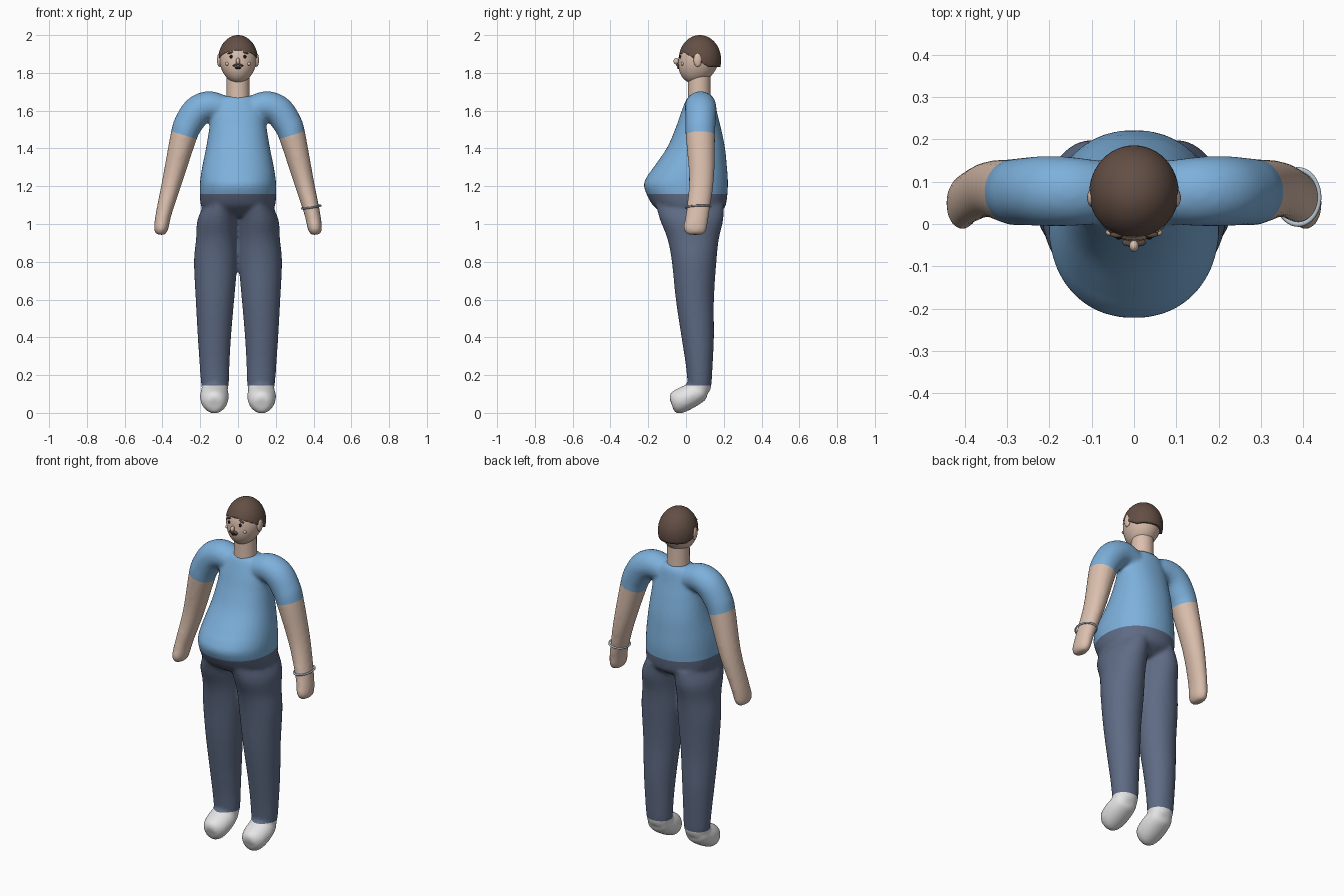
import bpy, bmesh, math
from mathutils import Vector, Matrix

if "Cube" in bpy.data.objects:
    bpy.data.objects.remove(bpy.data.objects["Cube"])


def material(name, srgb):
    m = bpy.data.materials.new(name)
    m.diffuse_color = [((c + 0.055) / 1.055) ** 2.4 for c in srgb] + [1]
    m.use_nodes = True
    m.node_tree.nodes["Principled BSDF"].inputs["Base Color"].default_value = m.diffuse_color
    return m


SHIRT = material("shirt_blue", (0.49, 0.69, 0.86))
PANTS = material("trouser_slate", (0.37, 0.42, 0.52))
SKIN = material("skin", (0.86, 0.75, 0.68))
SHOE = material("shoe_white", (0.90, 0.90, 0.90))
HAIR = material("hair_brown", (0.39, 0.31, 0.27))
DARK = material("eye_dark", (0.10, 0.09, 0.09))
SILVER = material("bracelet_silver", (0.72, 0.78, 0.82))


def finish(name, bm, *mats):
    me = bpy.data.meshes.new(name)
    bmesh.ops.recalc_face_normals(bm, faces=bm.faces)
    for f in bm.faces:
        f.smooth = True
    bm.to_mesh(me)
    bm.free()
    ob = bpy.data.objects.new(name, me)
    bpy.context.collection.objects.link(ob)
    for m in mats:
        me.materials.append(m)
    return ob


def smooth_rows(rows, steps=5):
    """Pass a smooth curve through the section rows."""
    out = []
    for i in range(len(rows) - 1):
        p = [rows[max(0, min(len(rows) - 1, i + k))] for k in (-1, 0, 1, 2)]
        for s in range(steps):
            t = s / steps
            out.append([b + 0.5 * t * (c - a + t * (2 * a - 5 * b + 4 * c - d
                        + t * (3 * (b - c) + d - a))) for a, b, c, d in zip(*p)])
    return out + [list(rows[-1])]


def loft(bm, rows, side=(1, 0, 0), level=False, sign=1, power=1.0, n=40):
    """Closed tube through rows of (x, y, z, radius along side, other radius)."""
    rows = smooth_rows(rows)
    pts = [Vector(r[:3]) for r in rows]
    u = Vector(side)
    rings = []
    for i, r in enumerate(rows):
        tan = pts[min(i + 1, len(pts) - 1)] - pts[max(i - 1, 0)]
        v = Vector((0, 1, 0)) if level else tan.cross(u).normalized()
        ring = []
        for k in range(n):
            a = 2 * math.pi * k / n
            c, s = (math.copysign(abs(w) ** power, w) for w in (math.cos(a), math.sin(a)))
            co = pts[i] + u * c * r[3] + v * s * r[4]
            co.x *= sign
            ring.append(bm.verts.new(co))
        rings.append(ring)
    for a, b in zip(rings, rings[1:]):
        for k in range(n):
            bm.faces.new((a[k], a[(k + 1) % n], b[(k + 1) % n], b[k]))
    bm.faces.new(rings[0])
    bm.faces.new(rings[-1])


# Torso: height, half width, front y, back y
torso = [(1.04, .12, -.09, .14), (1.08, .185, -.155, .20), (1.12, .20, -.19, .215),
         (1.20, .202, -.223, .222), (1.25, .198, -.207, .221), (1.30, .19, -.172, .217),
         (1.40, .17, -.103, .207), (1.50, .153, -.058, .187), (1.58, .142, -.03, .167),
         (1.65, .11, -.003, .152), (1.677, .08, .015, .135)]
leg = [(.122, .07, .11, .062, .055), (.122, .072, .15, .073, .063),
       (.124, .07, .25, .079, .071), (.125, .062, .40, .088, .086),
       (.122, .047, .60, .102, .101), (.118, .043, .80, .115, .118),
       (.112, .038, .92, .110, .136), (.107, .030, 1.02, .108, .167),
       (.09, .02, 1.10, .09, .18)]
shoe = [(.124, .105, .125, .045, .03), (.124, .085, .118, .066, .052),
        (.125, .03, .093, .076, .063), (.125, -.025, .066, .072, .065),
        (.125, -.057, .052, .058, .060), (.125, -.076, .045, .036, .042)]
arm = [(.08, .075, 1.61, .075, .07), (.15, .077, 1.625, .082, .078),
       (.213, .078, 1.60, .083, .080), (.26, .077, 1.535, .080, .077),
       (.286, .076, 1.47, .078, .071), (.345, .082, 1.24, .066, .054),
       (.392, .062, 1.06, .062, .042), (.405, .050, .99, .063, .039),
       (.409, .049, .962, .058, .034), (.411, .049, .943, .042, .022)]

bm = bmesh.new()
loft(bm, [(0, (f + b) / 2, z, w, (b - f) / 2) for z, w, f, b in torso],
     level=True, power=0.92)
for s in (1, -1):
    loft(bm, leg, level=True, sign=s)
    loft(bm, shoe, sign=s)
    loft(bm, arm, side=(0, 1, 0), sign=s)
body = finish("body", bm)

# Fuse the limbs and soften the joins
mod = body.modifiers.new("fuse", 'REMESH')
mod.mode = 'VOXEL'
mod.voxel_size = 0.01
mod = body.modifiers.new("soften", 'SMOOTH')
mod.factor = 0.5
mod.iterations = 8
ev = body.evaluated_get(bpy.context.evaluated_depsgraph_get())
fused = bpy.data.meshes.new_from_object(ev)
bpy.data.objects.remove(body)

# Cut clean clothing borders, then colour each region
bm = bmesh.new()
bm.from_mesh(fused)
bpy.data.meshes.remove(fused)
cuff, cuff_dir = Vector((.285, 0, 1.47)), Vector((.29, 0, -.957))
flip = Vector((-1, 1, 1))
for co, no in (((0, 0, .145), (0, 0, 1)), ((0, 0, 1.16), (0, 0, 1)),
               (cuff, cuff_dir), (cuff * flip, cuff_dir * flip)):
    bmesh.ops.bisect_plane(bm, geom=bm.verts[:] + bm.edges[:] + bm.faces[:],
                           plane_co=co, plane_no=no, dist=1e-5)
for f in bm.faces:
    c = f.calc_center_median()
    c.x = abs(c.x)
    if c.z > .92 and c.x > .19 + (1.45 - c.z) * .25 and (c - cuff).dot(cuff_dir) > 0:
        f.material_index = 2
    else:
        f.material_index = 0 if c.z > 1.16 else 1 if c.z > .145 else 3
finish("body", bm, SHIRT, PANTS, SKIN, SHOE)

# Neck
bm = bmesh.new()
loft(bm, [(0, .07, 1.62, .064, .062), (0, .07, 1.70, .061, .06), (0, .07, 1.82, .06, .06)],
     level=True)
finish("neck", bm, SKIN)


def ball(name, loc, size, mat, tilt=0.0, seg=16):
    bm = bmesh.new()
    bmesh.ops.create_uvsphere(bm, u_segments=seg, v_segments=seg * 3 // 4, radius=1)
    bm.transform(Matrix.Translation(loc) @ Matrix.Rotation(tilt, 4, 'Y')
                 @ Matrix.Diagonal((*size, 1)))
    return finish(name, bm, mat)


# Head with a narrower jaw
HZ, HY = 1.87, .068
head = ball("head", (0, HY, HZ), (.100, .107, .127), SKIN, seg=40)
for v in head.data.vertices:
    t = max(0, (HZ - v.co.z) / .127)
    v.co.x *= 1 - .12 * t
    v.co.y -= .02 * t


def face_y(x, z):
    t = max(0, (HZ - z) / .127)
    x /= .100 * (1 - .12 * t)
    return HY - .02 * t - .107 * math.sqrt(max(0, 1 - x * x - ((z - HZ) / .127) ** 2))


# Hair cap trimmed by a sloping hairline and a level nape
bm = bmesh.new()
bmesh.ops.create_uvsphere(bm, u_segments=48, v_segments=32, radius=1)
bm.transform(Matrix.Translation((0, .073, 1.868)) @ Matrix.Diagonal((.106, .113, .132, 1)))
for co, no in (((0, -.04, 1.925), (0, .5, .86)), ((0, 0, 1.83), (0, 0, 1))):
    bmesh.ops.bisect_plane(bm, geom=bm.verts[:] + bm.edges[:] + bm.faces[:],
                           plane_co=co, plane_no=no, clear_inner=True)
hair = finish("hair", bm, HAIR)
mod = hair.modifiers.new("thickness", 'SOLIDIFY')
mod.thickness = 0.014
mod.offset = -1

# Facial features
for s, tag in ((1, "left"), (-1, "right")):
    def put(name, x, z, size, mat, tilt=0.0, out=0.0):
        ball(tag + "_" + name, (s * x, face_y(x, z) - out, z), size, mat, s * tilt)
    put("eye", .036, 1.886, (.008, .006, .009), DARK)
    put("eyebrow", .040, 1.907, (.018, .007, .005), HAIR, .3)
    put("cheek", .058, 1.848, (.009, .008, .009), SKIN)
    put("moustache", .013, 1.842, (.016, .009, .006), HAIR, .35, .004)
    ball(tag + "_ear", (s * .099, .062, 1.868), (.012, .022, .036), SKIN)
ball("nose", (0, face_y(0, 1.862) - .012, 1.862), (.011, .014, .017), SKIN)
ball("mouth", (0, face_y(0, 1.827), 1.827), (.017, .007, .007), DARK)

# Bracelet on one wrist
bpy.ops.mesh.primitive_torus_add(major_segments=40, minor_segments=10, major_radius=.054,
                                 minor_radius=.005, location=(.388, .064, 1.09),
                                 rotation=(.05, -.15, 0))
bracelet = bpy.context.object
bracelet.name = "bracelet"
bracelet.scale = (.95, 1.2, 1)
bracelet.data.materials.append(SILVER)
bpy.ops.object.shade_smooth()
